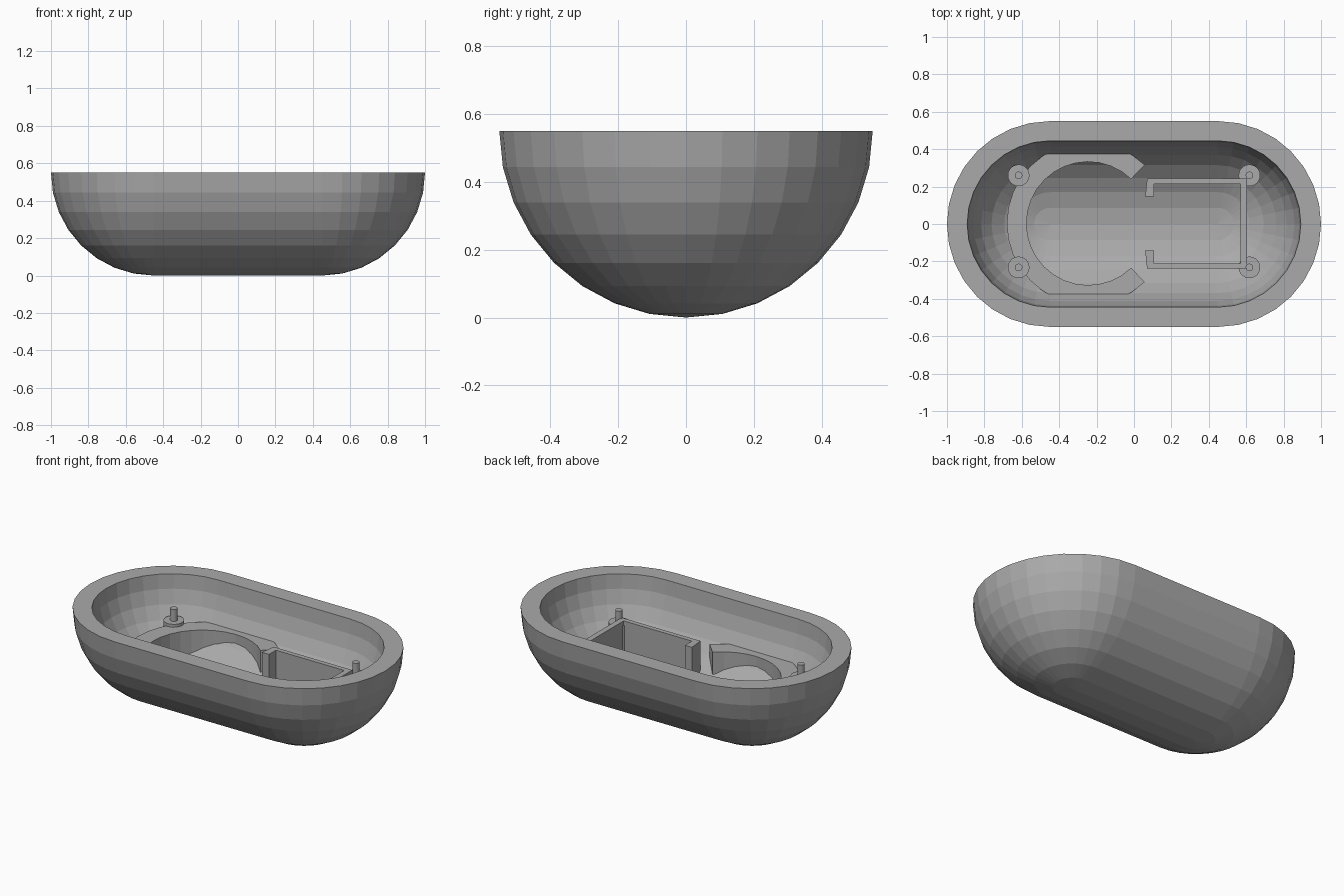
import bpy, bmesh, math

if "Cube" in bpy.data.objects:
    bpy.data.objects.remove(bpy.data.objects["Cube"])

RIM = 0.55          # height of the open rim
SIDES = 32

grey = bpy.data.materials.new("plain grey")
grey.diffuse_color = (0.4, 0.4, 0.4, 1)
grey.use_nodes = True
grey.node_tree.nodes["Principled BSDF"].inputs["Base Color"].default_value = grey.diffuse_color


def finish(name, bm):
    bmesh.ops.remove_doubles(bm, verts=bm.verts, dist=1e-5)
    bmesh.ops.recalc_face_normals(bm, faces=bm.faces)
    me = bpy.data.meshes.new(name)
    bm.to_mesh(me)
    bm.free()
    me.materials.append(grey)
    ob = bpy.data.objects.new(name, me)
    bpy.context.collection.objects.link(ob)
    return ob


def half_capsule(bm, r, c):
    """Lower half of a lying capsule; returns its rim vertices."""
    q = SIDES // 4
    cols = [(2 * math.pi * j / SIDES, c) for j in range(-q, q + 1)]
    cols += [(2 * math.pi * j / SIDES, -c) for j in range(q, 3 * q + 1)]
    rings = []
    for k in range(q + 1):
        e = math.pi / 2 * k / q
        rings.append([bm.verts.new((cx + r * math.cos(e) * math.cos(a),
                                    r * math.cos(e) * math.sin(a),
                                    RIM - r * math.sin(e))) for a, cx in cols])
    n = len(cols)
    for lo, hi in zip(rings, rings[1:]):
        for j in range(n):
            bm.faces.new((lo[j], lo[(j + 1) % n], hi[(j + 1) % n], hi[j]))
    return rings[0]


def prism(bm, pts, z0, z1):
    low = [bm.verts.new((x, y, z0)) for x, y in pts]
    top = [bm.verts.new((x, y, z1)) for x, y in pts]
    bm.faces.new(low[::-1])
    bm.faces.new(top)
    n = len(pts)
    for i in range(n):
        bm.faces.new((low[i], low[(i + 1) % n], top[(i + 1) % n], top[i]))


def arc(cx, cy, r, a0, a1, n):
    return [(cx + r * math.cos(math.radians(a0 + (a1 - a0) * i / n)),
             cy + r * math.sin(math.radians(a0 + (a1 - a0) * i / n)))
            for i in range(n + 1)]


# thick shell: outer and inner skins joined by a flat rim
bm = bmesh.new()
outer = half_capsule(bm, 0.55, 0.45)
inner = half_capsule(bm, 0.445, 0.447)
for j in range(len(outer)):
    k = (j + 1) % len(outer)
    bm.faces.new((outer[j], outer[k], inner[k], inner[j]))
finish("shell", bm)

# helper that trims the inner parts inside the shell wall
bm = bmesh.new()
bm.faces.new(half_capsule(bm, 0.50, 0.45))
trimmer = finish("trimmer", bm)
trimmer.hide_render = True


def trim(ob):
    mod = ob.modifiers.new("trim", 'BOOLEAN')
    mod.operation = 'INTERSECT'
    mod.solver = 'EXACT'
    mod.object = trimmer
    bpy.context.view_layer.objects.active = ob
    bpy.ops.object.modifier_apply(modifier=mod.name)


# open round holder
bm = bmesh.new()
prism(bm, arc(-0.245, 0.003, 0.435, 46, 314, 24)
      + arc(-0.245, 0.003, 0.33, 314, 46, 24), 0.08, 0.312)
trim(finish("round_holder", bm))

# rectangular holder with two hooked ends
half = [(0.107, 0.214), (0.107, 0.147), (0.06, 0.147), (0.07, 0.243), (0.604, 0.243)]
half_in = [(0.57, 0.214)]
flip = lambda pts: [(x, 0.004 - y) for x, y in pts]
bm = bmesh.new()
prism(bm, half_in + half + flip(half)[::-1] + flip(half_in), 0.08, 0.356)
trim(finish("box_holder", bm))

# four screw bosses with pins
for sx, side in ((-1, "left"), (1, "right")):
    for y, end in ((0.26, "back"), (-0.232, "front")):
        for part, r, z0, z1 in (("boss", 0.058, 0.10, 0.33), ("pin", 0.02, 0.30, 0.403)):
            bm = bmesh.new()
            prism(bm, arc(sx * 0.617, y, r, 0, 360 * 23 / 24, 23), z0, z1)
            trim(finish(f"{part}_{side}_{end}", bm))

bpy.data.objects.remove(trimmer)
